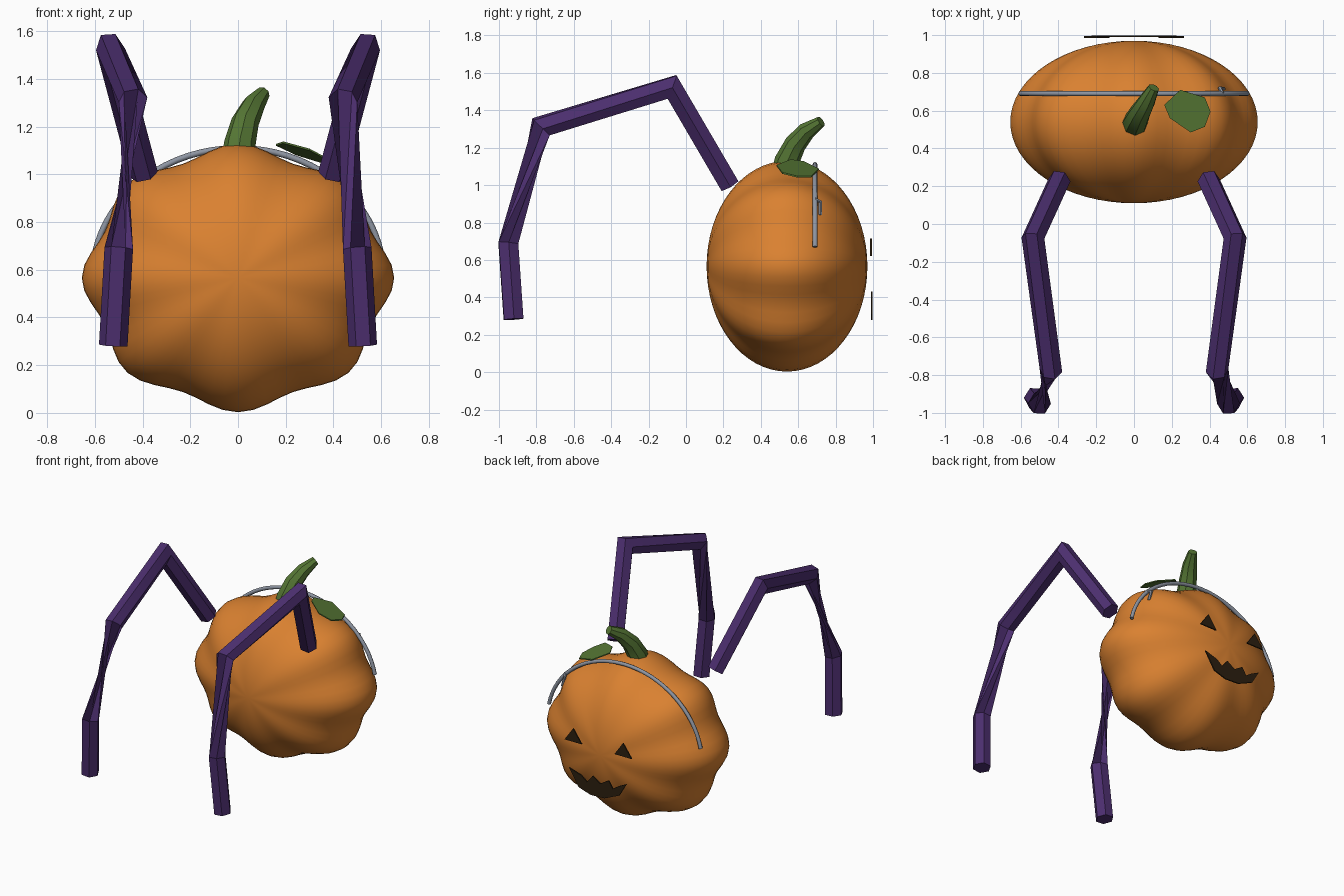
import bpy, bmesh, math
from mathutils import Vector

if "Cube" in bpy.data.objects:
    bpy.data.objects.remove(bpy.data.objects["Cube"])


def material(name, rgb):
    m = bpy.data.materials.new(name)
    m.diffuse_color = (*rgb, 1)
    m.use_nodes = True
    m.node_tree.nodes["Principled BSDF"].inputs["Base Color"].default_value = m.diffuse_color
    return m


ORANGE = material("orange", (0.70, 0.22, 0.03))
PURPLE = material("purple", (0.073, 0.028, 0.16))
GREEN = material("green", (0.09, 0.18, 0.034))
DARK = material("dark_brown", (0.025, 0.014, 0.005))
GREY = material("steel_grey", (0.27, 0.30, 0.36))


def finish(name, bm, mat, smooth=None):
    bmesh.ops.recalc_face_normals(bm, faces=bm.faces[:])
    me = bpy.data.meshes.new(name)
    bm.to_mesh(me)
    bm.free()
    ob = bpy.data.objects.new(name, me)
    bpy.context.collection.objects.link(ob)
    me.materials.append(mat)
    if smooth:
        bpy.ops.object.select_all(action='DESELECT')
        ob.select_set(True)
        bpy.context.view_layer.objects.active = ob
        bpy.ops.object.shade_smooth_by_angle(angle=math.radians(smooth))
    return ob


def tube(name, points, radii, sides, mat, twists=None, smooth=None):
    """Mitred tube along points; twists maps a segment to a vertex offset."""
    pts = [Vector(p) for p in points]
    dirs = [(b - a).normalized() for a, b in zip(pts, pts[1:])]
    bm = bmesh.new()
    d = dirs[0]
    u = (Vector((1, 0, 0)) - d * d.x).normalized()
    rings = []
    for i, p in enumerate(pts):
        d_in, d_out = dirs[max(i - 1, 0)], dirs[min(i, len(dirs) - 1)]
        n = (d_in + d_out).normalized()
        u = (u - d_in * u.dot(d_in)).normalized()
        v = d_in.cross(u)
        ring = []
        for k in range(sides):
            a = 2 * math.pi * k / sides
            q = (u * math.cos(a) + v * math.sin(a)) * radii[i]
            q -= d_in * (q.dot(n) / d_in.dot(n))
            ring.append(bm.verts.new(p + q))
        rings.append(ring)
        u = u - d_out * u.dot(d_out)
    for s, (r0, r1) in enumerate(zip(rings, rings[1:])):
        t = (twists or {}).get(s, 0)
        for k in range(sides):
            j = (k + 1) % sides
            bm.faces.new((r0[k], r0[j], r1[(j + t) % sides], r1[(k + t) % sides]))
    bm.faces.new(rings[0])
    bm.faces.new(rings[-1])
    return finish(name, bm, mat, smooth)


def plate(name, outline, offset, mat):
    """Thin plate extruded from an outline of 3D points."""
    bm = bmesh.new()
    front = [bm.verts.new(p) for p in outline]
    back = [bm.verts.new(Vector(p) + Vector(offset)) for p in outline]
    bm.faces.new(front)
    bm.faces.new(back)
    for k in range(len(front)):
        j = (k + 1) % len(front)
        bm.faces.new((front[k], front[j], back[j], back[k]))
    return finish(name, bm, mat)


# Pumpkin body: eight lobes around the y axis
bm = bmesh.new()
bmesh.ops.create_uvsphere(bm, u_segments=64, v_segments=32, radius=1)
for vert in bm.verts:
    x, z, y = vert.co
    lobe = 0.96 + 0.04 * math.cos(8 * math.atan2(z, x))
    vert.co = (0.655 * lobe * x, 0.54 + 0.43 * y, 0.566 + 0.563 * lobe * z)
finish("pumpkin_body", bm, ORANGE, 40)

# Jointed legs, with a twisted shin
for side, label in ((1, "right"), (-1, "left")):
    path = [(0.395, 0.232, 1.0), (0.535, -0.075, 1.525), (0.44, -0.775, 1.312),
            (0.50, -0.95, 0.69), (0.523, -0.922, 0.283)]
    tube(label + "_leg", [(side * x, y, z) for x, y, z in path],
         [0.06] * 5, 6, PURPLE, {2: 2 * side}, 30)

# Stem
tube("stem", [(0.0, 0.525, 1.05), (0.008, 0.54, 1.13), (0.03, 0.585, 1.22),
              (0.065, 0.645, 1.29), (0.105, 0.722, 1.34)],
     [0.072, 0.066, 0.058, 0.048, 0.03], 8, GREEN, smooth=40)

# Leaf
plate("leaf", [(0.16, 0.63, 1.12), (0.245, 0.71, 1.08), (0.375, 0.67, 1.04),
               (0.405, 0.595, 1.04), (0.375, 0.515, 1.06), (0.30, 0.485, 1.10),
               (0.19, 0.56, 1.13)], (0, 0, 0.008), GREEN)

# Headband arc and its small clip
arc = []
for i in range(33):
    a = math.radians(10.7 + (180 - 21.4) * i / 32)
    arc.append((0.61 * math.cos(a), 0.69, 0.57 + 0.54 * math.sin(a)))
tube("headband", arc, [0.013] * 33, 8, GREY, smooth=50)
tube("headband_clip", [(0.47, 0.69, 0.925), (0.455, 0.718, 0.91),
                       (0.475, 0.716, 0.84)], [0.01] * 3, 6, GREY, smooth=50)

# Carved face on the back
FACE_Y = 0.985
for side, label in ((1, "right"), (-1, "left")):
    plate(label + "_eye", [(side * x, FACE_Y, z) for x, z in
                           ((0.13, 0.62), (0.265, 0.62), (0.197, 0.715))],
          (0, 0.009, 0), DARK)
mouth = [(-0.226, 0.43), (-0.13, 0.40), (-0.085, 0.365), (-0.04, 0.42),
         (0.02, 0.38), (0.085, 0.42), (0.12, 0.37), (0.165, 0.40),
         (0.226, 0.43), (0.17, 0.335), (0.055, 0.285), (-0.055, 0.28),
         (-0.15, 0.31)]
plate("mouth", [(-x, FACE_Y + 0.004, z) for x, z in mouth], (0, 0.009, 0), DARK)
